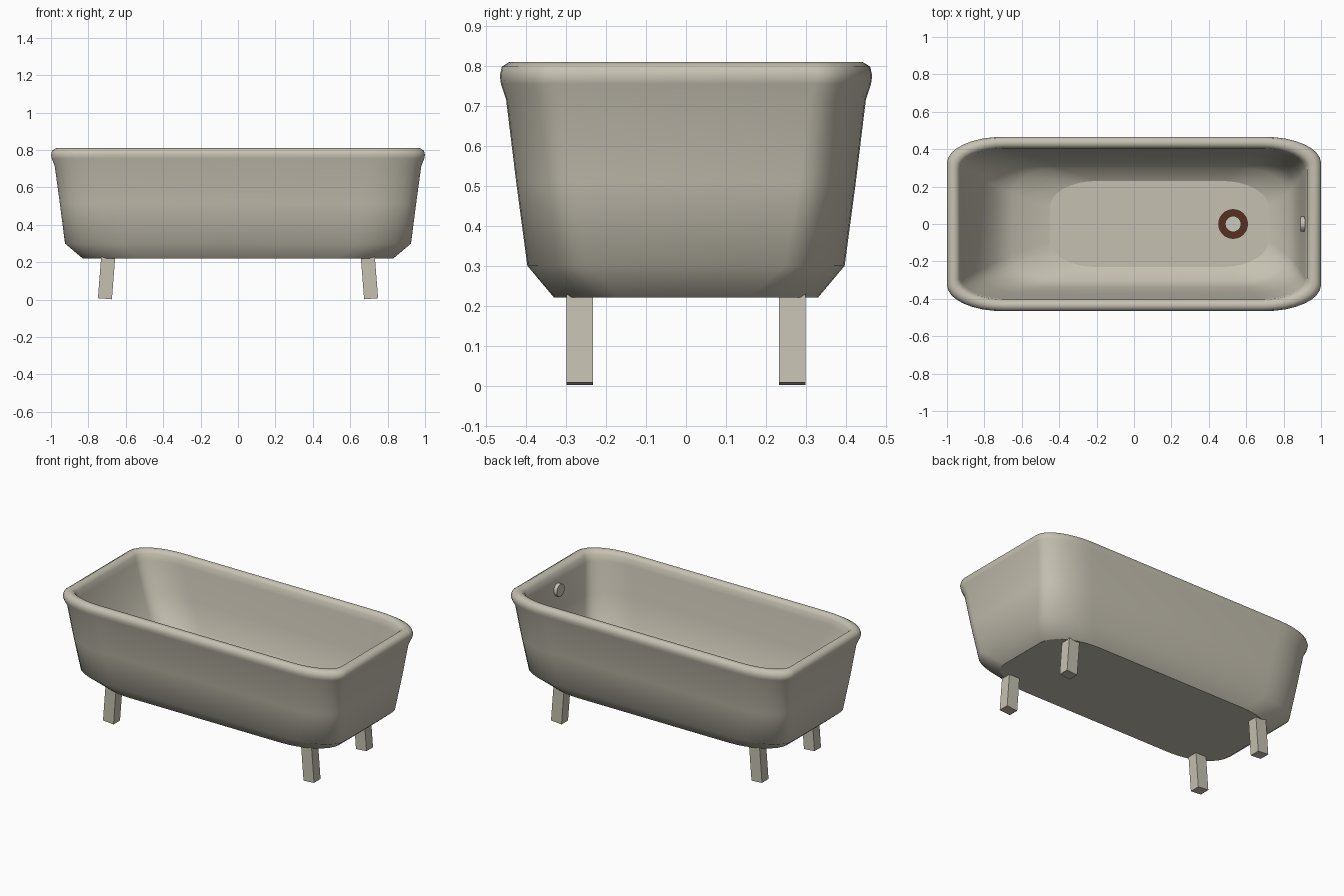
import bpy, bmesh, math
from mathutils import Matrix

if "Cube" in bpy.data.objects:
    bpy.data.objects.remove(bpy.data.objects["Cube"])


def material(name, rgb):
    m = bpy.data.materials.new(name)
    m.diffuse_color = (*rgb, 1)
    m.use_nodes = True
    m.node_tree.nodes["Principled BSDF"].inputs["Base Color"].default_value = m.diffuse_color
    return m


enamel = material("warm enamel", (0.56, 0.53, 0.44))
rust = material("brown rust", (0.09, 0.03, 0.015))
metal = material("pale metal", (0.60, 0.59, 0.52))


def finish(name, bm, mat):
    me = bpy.data.meshes.new(name)
    bmesh.ops.recalc_face_normals(bm, faces=bm.faces)
    bm.to_mesh(me)
    bm.free()
    me.materials.append(mat)
    ob = bpy.data.objects.new(name, me)
    bpy.context.collection.objects.link(ob)
    return ob


def ring(bm, x0, x1, hy, z, rx, ry, n=8):
    """Rectangle with elliptical corners."""
    verts = []
    for k, (sx, sy) in enumerate([(1, 1), (0, 1), (0, 0), (1, 0)]):
        cx = x1 - rx if sx else x0 + rx
        cy = hy - ry if sy else ry - hy
        for i in range(n + 1):
            a = math.pi / 2 * (k + i / n)
            verts.append(bm.verts.new((cx + rx * math.cos(a), cy + ry * math.sin(a), z)))
    return verts


# Tub shell: from outer bottom, up over the rolled rim, down to the inner floor
sections = [
    (-0.83, 0.83, 0.330, 0.220, 0.30, 0.17),
    (-0.925, 0.925, 0.397, 0.300, 0.29, 0.15),
    (-0.952, 0.952, 0.425, 0.510, 0.29, 0.14),
    (-0.980, 0.980, 0.450, 0.715, 0.29, 0.14),
    (-0.996, 0.996, 0.463, 0.755, 0.30, 0.14),
    (-1.000, 1.000, 0.466, 0.775, 0.30, 0.14),
    (-0.993, 0.993, 0.461, 0.798, 0.30, 0.14),
    (-0.972, 0.972, 0.442, 0.810, 0.28, 0.13),
    (-0.950, 0.945, 0.420, 0.808, 0.26, 0.12),
    (-0.933, 0.926, 0.405, 0.790, 0.25, 0.11),
    (-0.925, 0.917, 0.399, 0.750, 0.25, 0.11),
    (-0.840, 0.892, 0.370, 0.560, 0.25, 0.12),
    (-0.750, 0.862, 0.338, 0.400, 0.25, 0.13),
    (-0.650, 0.820, 0.300, 0.325, 0.25, 0.14),
    (-0.450, 0.720, 0.230, 0.280, 0.25, 0.14),
]
bm = bmesh.new()
rings = [ring(bm, *s) for s in sections]
for a, b in zip(rings, rings[1:]):
    for i in range(len(a)):
        j = (i + 1) % len(a)
        bm.faces.new((a[i], a[j], b[j], b[i])).smooth = True
bm.faces.new(rings[0][::-1])
bm.faces.new(rings[-1])
finish("tub_shell", bm, enamel)

# Four legs splayed outwards along the length
for sx, end in ((-1, "left"), (1, "right")):
    for sy, side in ((-1, "front"), (1, "back")):
        bm = bmesh.new()
        bmesh.ops.create_cube(bm, size=1, matrix=(
            Matrix.Translation((sx * 0.702, sy * 0.266, 0.127))
            @ Matrix.Rotation(-sx * math.radians(4.5), 4, 'Y')
            @ Matrix.Diagonal((0.075, 0.066, 0.245, 1))))
        finish(f"{side}_{end}_leg", bm, enamel)


def disc(name, matrix, r, depth, mat, sides=24):
    bm = bmesh.new()
    bmesh.ops.create_cone(bm, cap_ends=True, segments=sides, radius1=r,
                          radius2=r, depth=depth, matrix=matrix)
    return finish(name, bm, mat)


# Drain: brown ring around a pale plug
disc("drain_ring", Matrix.Translation((0.53, 0, 0.282)), 0.08, 0.006, rust)
disc("drain_plug", Matrix.Translation((0.53, 0, 0.284)), 0.04, 0.006, metal)

# Overflow plate on the inner end wall
disc("overflow_plate", Matrix.Translation((0.902, 0, 0.69))
     @ Matrix.Rotation(math.radians(90), 4, 'Y'), 0.04, 0.025, enamel)
